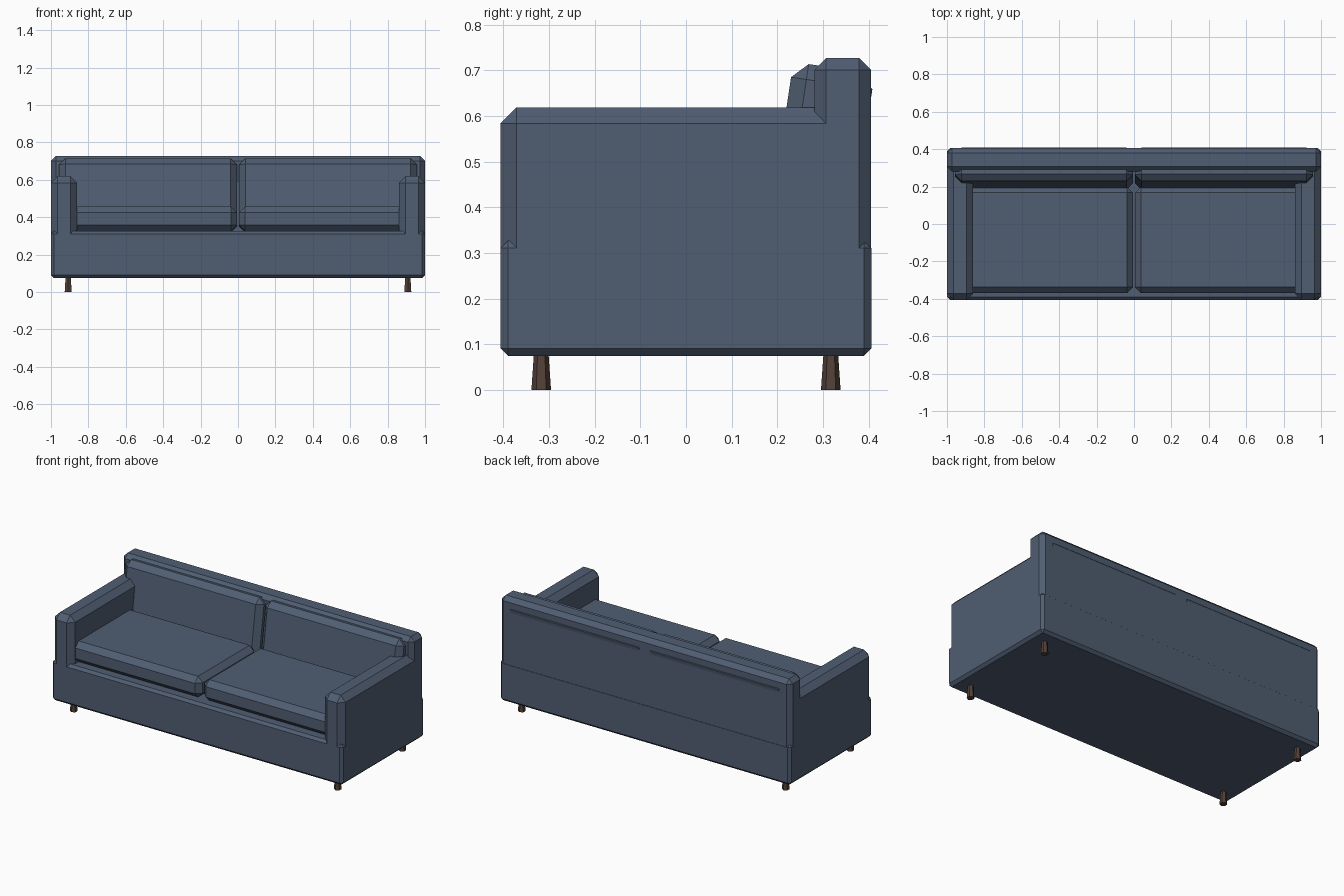
import bpy, bmesh, math
from mathutils import Matrix, Vector

cube = bpy.data.objects.get("Cube")
if cube:
    bpy.data.objects.remove(cube, do_unlink=True)


def material(name, rgb):
    m = bpy.data.materials.new(name)
    m.use_nodes = True
    m.diffuse_color = (*rgb, 1)
    m.node_tree.nodes["Principled BSDF"].inputs["Base Color"].default_value = (*rgb, 1)
    return m


fabric = material("slate blue fabric", (0.08, 0.112, 0.168))
wood = material("dark brown wood", (0.085, 0.052, 0.04))


def finish(name, bm, mat):
    mesh = bpy.data.meshes.new(name)
    bm.to_mesh(mesh)
    bm.free()
    mesh.materials.append(mat)
    obj = bpy.data.objects.new(name, mesh)
    bpy.context.collection.objects.link(obj)
    return obj


def chamfered_box(name, low, high, chamfer):
    """Box between two corners with every edge cut flat."""
    low, high = Vector(low), Vector(high)
    bm = bmesh.new()
    bmesh.ops.create_cube(bm, size=1)
    bmesh.ops.scale(bm, vec=high - low, verts=bm.verts)
    bmesh.ops.bevel(bm, geom=bm.edges[:], offset=chamfer, segments=1,
                    affect='EDGES', profile=0.5)
    obj = finish(name, bm, fabric)
    obj.location = (low + high) / 2
    return obj


# Base and backrest
chamfered_box("base", (-1, -0.406, 0.075), (1, 0.406, 0.327), 0.016)
chamfered_box("backrest", (-1, 0.281, 0.25), (1, 0.405, 0.727), 0.026)

TILT = math.radians(8.5)
for side, label in ((1, "left"), (-1, "right")):
    # Armrest
    a, b = sorted((side * 0.86, side * 1.0))
    chamfered_box(label + "_armrest", (a, -0.406, 0.25), (b, 0.36, 0.619), 0.035)

    # Seat cushion, tucked under the armrest
    a, b = sorted((side * 0.006, side * 0.957))
    chamfered_box(label + "_seat_cushion", (a, -0.37, 0.327), (b, 0.2, 0.456), 0.032)

    # Back cushion, leaning back around its upper front edge
    back = chamfered_box(label + "_back_cushion", (a, 0, -0.39), (b, 0.18, 0), 0.034)
    pivot = Vector((0, 0.235, 0.7186))
    back.matrix_world = (Matrix.Translation(pivot) @ Matrix.Rotation(-TILT, 4, 'X')
                         @ Matrix.Translation(back.location))

    # Six-sided legs that widen towards the floor
    for y, end in ((-0.317, "front"), (0.317, "back")):
        bm = bmesh.new()
        bmesh.ops.create_cone(bm, cap_ends=True, segments=6, radius1=0.0215,
                              radius2=0.016, depth=0.08)
        leg = finish(f"{label}_{end}_leg", bm, wood)
        leg.location = (side * 0.908, y, 0.04)
